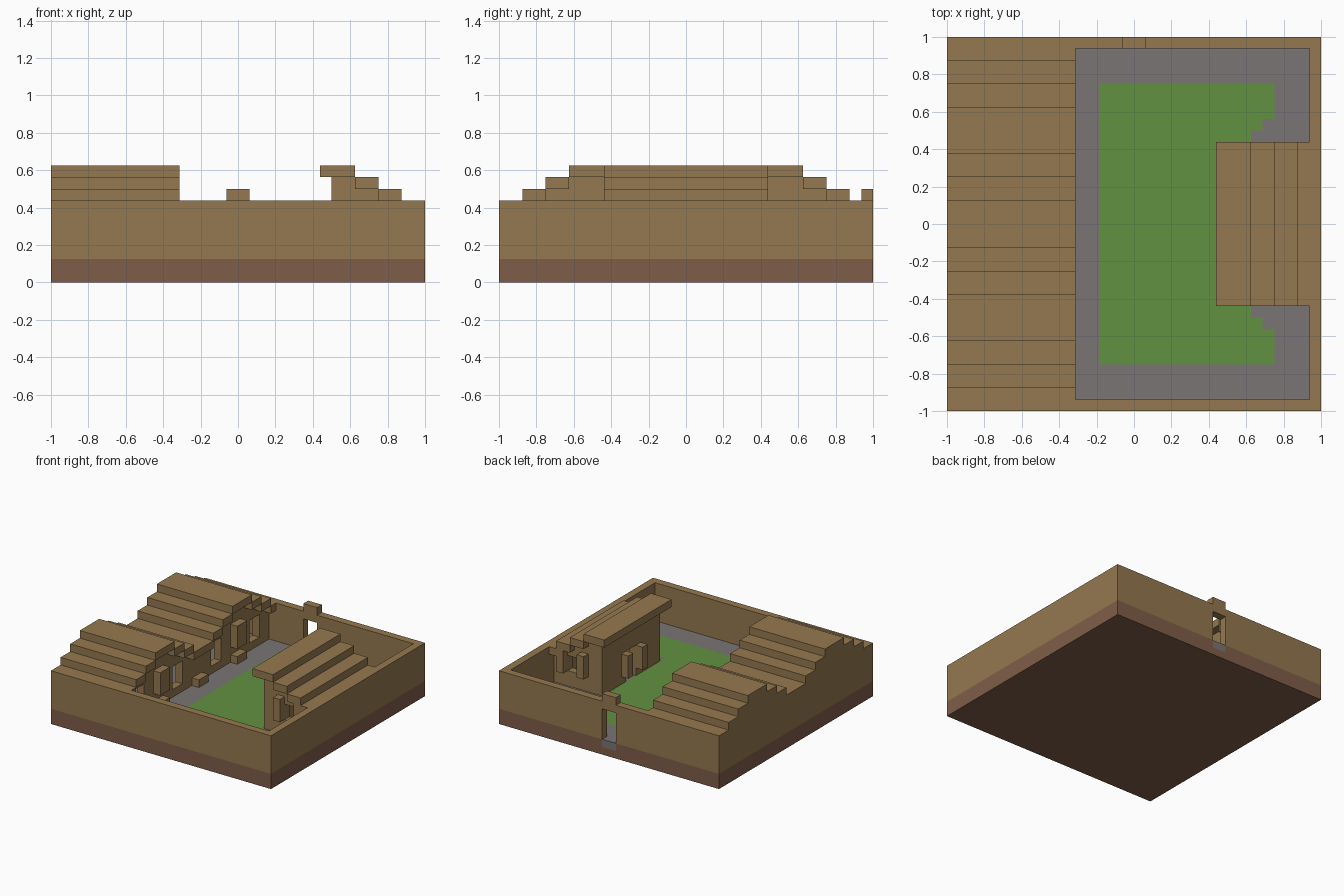
import bpy, bmesh

if "Cube" in bpy.data.objects:
    bpy.data.objects.remove(bpy.data.objects["Cube"])

U = 1 / 16  # block size; all coordinates below are in blocks


def material(name, rgb):
    m = bpy.data.materials.new(name)
    m.diffuse_color = (*rgb, 1)
    m.use_nodes = True
    m.node_tree.nodes["Principled BSDF"].inputs["Base Color"].default_value = m.diffuse_color
    return m


WOOD = material("tan_wood", (0.30, 0.19, 0.08))
EARTH = material("dark_earth", (0.215, 0.11, 0.066))
STONE = material("grey_stone", (0.195, 0.178, 0.178))
GRASS = material("green_grass", (0.122, 0.285, 0.054))


def finish(name, bm, mats):
    me = bpy.data.meshes.new(name)
    for v in bm.verts:
        v.co *= U
    bm.to_mesh(me)
    bm.free()
    for m in mats:
        me.materials.append(m)
    ob = bpy.data.objects.new(name, me)
    bpy.context.collection.objects.link(ob)
    return ob


def boxes(name, items, mat=WOOD):
    """One object from boxes given as (x0, x1, y0, y1, z0, z1)."""
    bm = bmesh.new()
    for x0, x1, y0, y1, z0, z1 in items:
        for v in bmesh.ops.create_cube(bm, size=1)["verts"]:
            v.co = ((x0 + x1) / 2 + v.co.x * (x1 - x0),
                    (y0 + y1) / 2 + v.co.y * (y1 - y0),
                    (z0 + z1) / 2 + v.co.z * (z1 - z0))
    return finish(name, bm, [mat])


def wall(a0, a1, c0, c1, z0, z1, holes, along_x):
    """Boxes of a straight wall with rectangular holes (start, end, bottom, top)."""
    out, a = [], a0
    for h0, h1, hb, ht in sorted(holes):
        out += [(a, h0, z0, z1), (h0, h1, z0, hb), (h0, h1, ht, z1)]
        a = h1
    out.append((a, a1, z0, z1))
    return [((p, q, c0, c1, b, t) if along_x else (c0, c1, p, q, b, t))
            for p, q, b, t in out if q > p and t > b]


# earth base with raised rim, open at the gate
boxes("earth_base", [
    (-16, 16, -16, 16, 0, 1), (-16, 16, -16, -15, 1, 2),
    (-16, -15, -15, 15, 1, 2), (15, 16, -15, 15, 1, 2),
    (-16, -1, 15, 16, 1, 2), (1, 16, 15, 16, 1, 2)], EARTH)

# courtyard floor: stone paving with a grass patch
bm = bmesh.new()
bmesh.ops.create_grid(bm, x_segments=30, y_segments=30, size=15)
for f in bm.faces:
    c = f.calc_center_median()
    y = abs(c.y)
    limit = 12 if y > 9 else 11 if y > 8 else 10 if y > 7 else 8
    f.material_index = int(-3 < c.x < limit and y < 12)
for v in bm.verts:
    v.co.z = 2
finish("courtyard_floor", bm, [STONE, GRASS])
boxes("gate_threshold", [(-1, 1, 15, 16, 1, 2)], STONE)

# outer walls and gate
boxes("south_wall", [(-16, -5, -16, -15, 2, 6), (-5, 16, -16, -15, 2, 7)])
boxes("east_wall", [(15, 16, -15, 15, 2, 7)])
boxes("north_wall", [(-16, -5, 15, 16, 2, 6)]
      + wall(-5, 16, 15, 16, 2, 7, [(-1, 1, 2, 6)], True))
boxes("gate_cap", [(-1, 1, 15, 16, 7, 8)])
boxes("west_wall", [(-16, -15, -15, 15, 2, 6)])

# two gabled houses along the west side
for label, y0 in (("south", -16), ("north", 0)):
    slabs, gable = [], []
    for i in range(4):
        lo, hi = y0 + 2 * i, y0 + 16 - 2 * i
        if i < 3:
            slabs += [(-16, -5, lo, lo + 2, 6 + i, 7 + i),
                      (-16, -5, hi - 2, hi, 6 + i, 7 + i)]
            gable += [(x, x + 1, lo + 2, hi - 2, 6 + i, 7 + i) for x in (-16, -7)]
        else:
            slabs.append((-16, -5, lo, hi, 9, 10))
    boxes(label + "_house_roof", slabs)
    boxes(label + "_house_gables", gable)
    a, b = max(y0, -15), min(y0 + 16, 15)
    boxes(label + "_house_front_wall",
          wall(a, b, -7, -6, 2, 6, [(y0 + 3, y0 + 5, 3, 6), (y0 + 11, y0 + 13, 3, 6)], False))
    boxes(label + "_house_front_panel", [(-6, -5, y0 + 7, y0 + 9, 4, 7)])
    boxes(label + "_house_step", [(-6, -5, y0 + 7, y0 + 9, 2, 3)])
boxes("middle_step", [(-6, -5, -1, 1, 2, 3)])

# lean-to house against the east wall
boxes("lean_to_roof", [(7, 10, -7, 7, 9, 10), (10, 12, -7, 7, 8, 9),
                       (12, 14, -7, 7, 7, 8), (14, 15, -7, 7, 6, 7)])
boxes("lean_to_front_wall", wall(-6, 6, 8, 9, 2, 9, [(-1, 1, 2, 6)], False))
boxes("lean_to_door_shutters", [(7, 8, y, y + 1, 3, 6) for y in (-2, 1)])
for label, y, s in (("south", -6, -7), ("north", 5, 6)):
    boxes("lean_to_%s_wall" % label,
          wall(9, 15, y, y + 1, 2, 6, [(11, 13, 4, 6)], True)
          + [(9, 14, y, y + 1, 6, 7), (9, 12, y, y + 1, 7, 8), (9, 10, y, y + 1, 8, 9)])
    boxes("lean_to_%s_shutters" % label,
          [(x, x + 1, s, s + 1, 4, 7) for x in (10, 13)])
